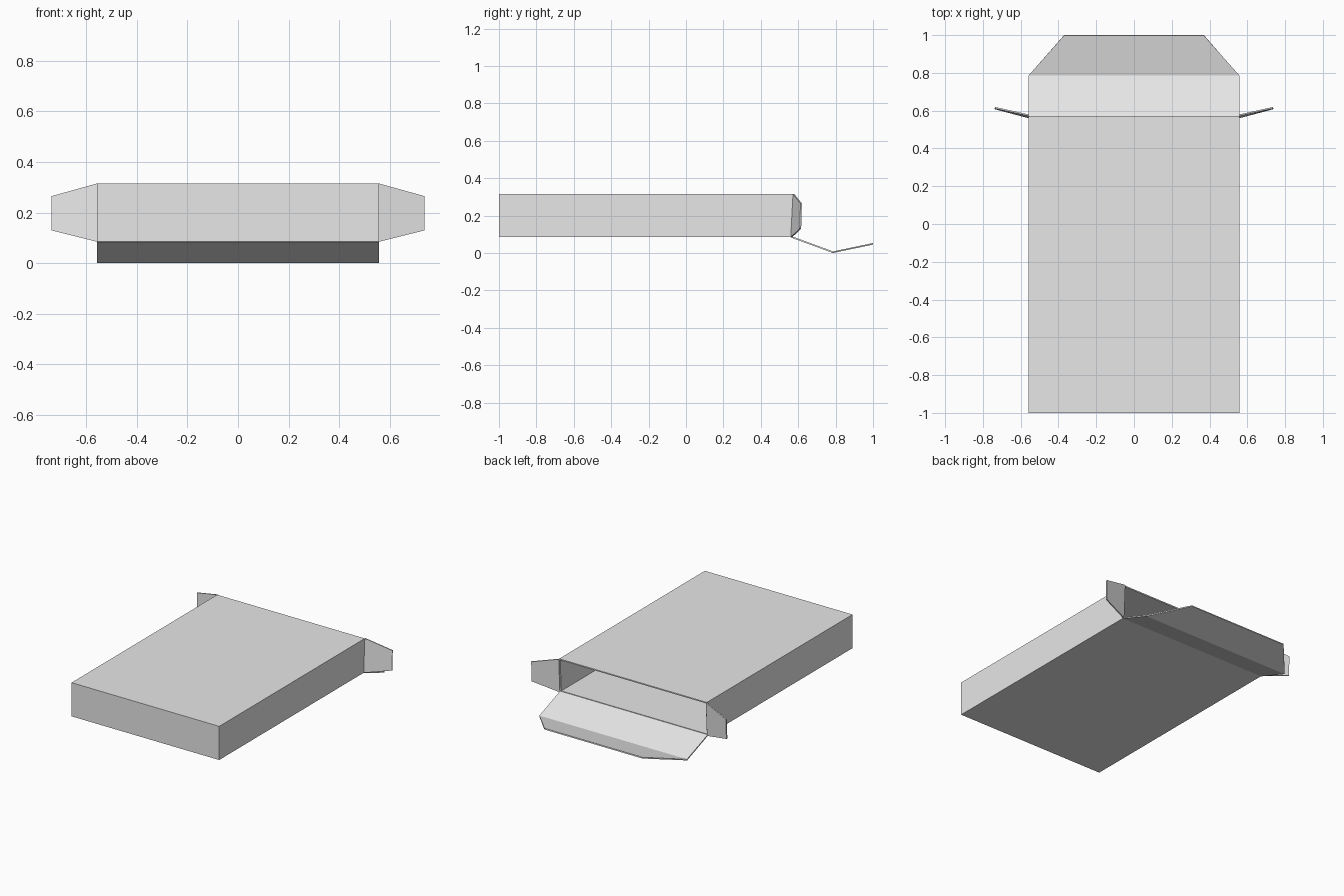
import bpy

cube = bpy.data.objects.get("Cube")
if cube:
    bpy.data.objects.remove(cube, do_unlink=True)

HALF_W = 0.558           # half the carton's width
FRONT = -1.0
LOW, HIGH = 0.085, 0.315
MOUTH_LOW, MOUTH_HIGH = 0.56, 0.572
BOARD = 0.008            # board thickness

card = bpy.data.materials.new("grey_cardboard")
card.use_nodes = True
GREY = (0.8, 0.8, 0.8, 1.0)
card.diffuse_color = GREY
card.node_tree.nodes["Principled BSDF"].inputs["Base Color"].default_value = GREY


def board(name, verts, faces, offset):
    """A folded sheet given the thickness of the board."""
    mesh = bpy.data.meshes.new(name)
    mesh.from_pydata(verts, [], faces)
    mesh.materials.append(card)
    obj = bpy.data.objects.new(name, mesh)
    bpy.context.collection.objects.link(obj)
    mod = obj.modifiers.new("thickness", 'SOLIDIFY')
    mod.thickness = BOARD
    mod.offset = offset
    mod.use_even_offset = True
    return obj


# Hollow carton, open at the back
corners = [(-HALF_W, LOW), (HALF_W, LOW), (HALF_W, HIGH), (-HALF_W, HIGH)]
verts = [(x, FRONT, z) for x, z in corners]
verts += [(x, MOUTH_LOW if z == LOW else MOUTH_HIGH, z) for x, z in corners]
walls = [(i, i + 4, (i + 1) % 4 + 4, (i + 1) % 4) for i in range(4)]
board("carton_body", verts, [(0, 1, 2, 3)] + walls, -1)

# Tapered side flaps, swung outwards
for side, name in ((1, "left_side_flap"), (-1, "right_side_flap")):
    outline = [(HALF_W, MOUTH_LOW, LOW), (0.738, 0.608, 0.13),
               (0.738, 0.612, 0.265), (HALF_W, MOUTH_HIGH, HIGH)]
    face = (0, 1, 2, 3) if side > 0 else (3, 2, 1, 0)
    board(name, [(side * x, y, z) for x, y, z in outline], [face], -1)

# Lower closing flap with a crease and a narrowing tuck tab
profile = [(HALF_W, MOUTH_LOW, LOW - 0.002), (HALF_W, 0.785, 0.0), (0.37, 1.0, 0.045)]
verts = [(s * x, y, z) for x, y, z in profile for s in (-1, 1)]
board("closing_flap", verts, [(0, 1, 3, 2), (2, 3, 5, 4)], 1)
